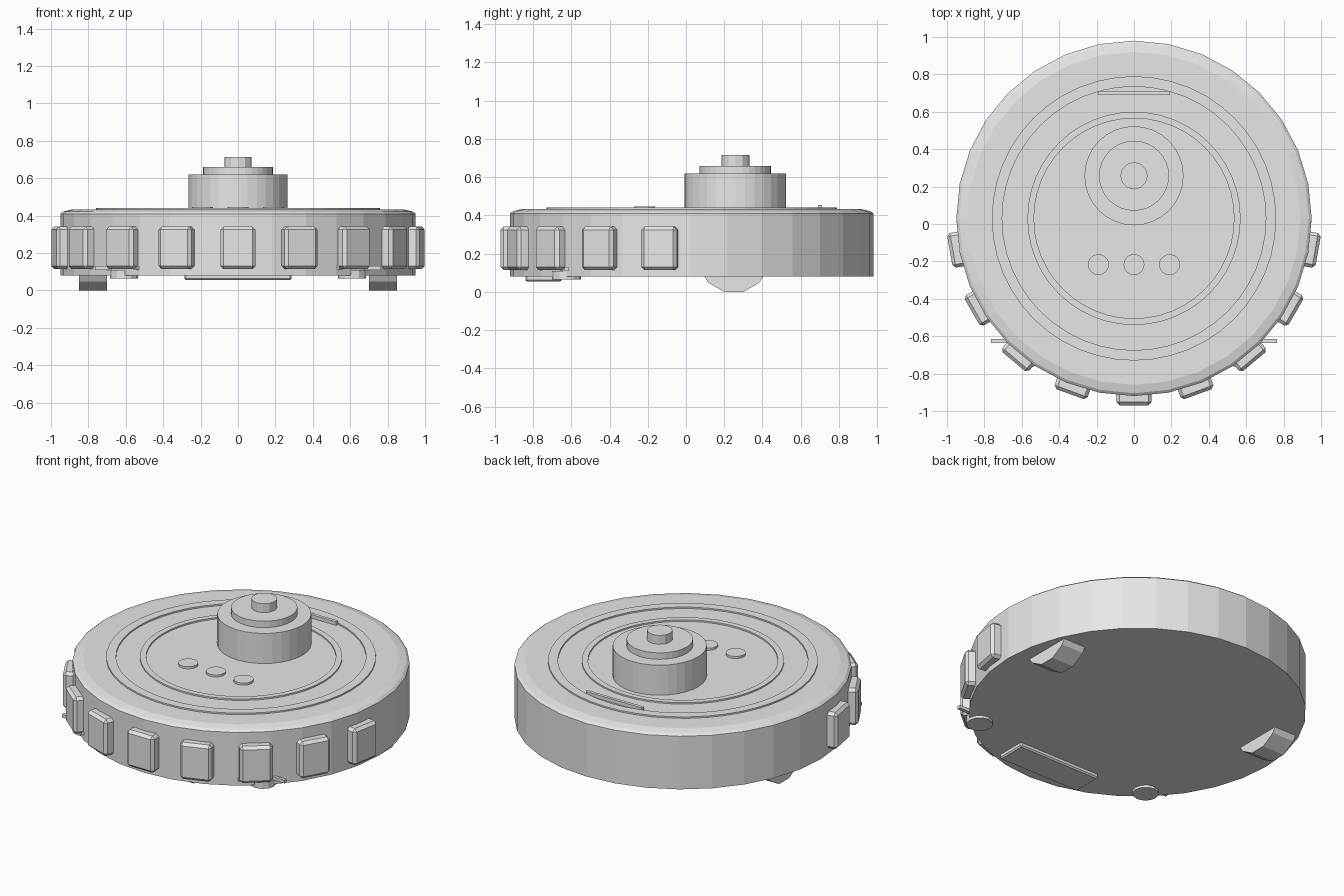
import bpy, bmesh
from math import radians, sin, cos, tau
from mathutils import Matrix, Vector

cube = bpy.data.objects.get("Cube")
if cube:
    bpy.data.objects.remove(cube, do_unlink=True)

grey = bpy.data.materials.new("light_grey_plastic")
grey.use_nodes = True
grey.diffuse_color = (0.8, 0.8, 0.8, 1)
grey.node_tree.nodes["Principled BSDF"].inputs["Base Color"].default_value = (0.8, 0.8, 0.8, 1)


def finish(name, bm):
    bmesh.ops.recalc_face_normals(bm, faces=bm.faces)
    mesh = bpy.data.meshes.new(name)
    bm.to_mesh(mesh)
    bm.free()
    mesh.materials.append(grey)
    obj = bpy.data.objects.new(name, mesh)
    bpy.context.collection.objects.link(obj)
    return obj


def lathe(name, profile, centre, sides=32, ring=False):
    """Revolve (radius, z) points; ring closes the profile, otherwise ends are capped."""
    bm = bmesh.new()
    loops = [[bm.verts.new((centre[0] + r * sin(tau * i / sides),
                            centre[1] + r * cos(tau * i / sides), z))
              for i in range(sides)] for r, z in profile]
    pairs = list(zip(loops, loops[1:]))
    if ring:
        pairs.append((loops[-1], loops[0]))
    else:
        bm.faces.new(loops[0])
        bm.faces.new(loops[-1])
    for a, b in pairs:
        for i in range(sides):
            j = (i + 1) % sides
            bm.faces.new((a[i], a[j], b[j], b[i]))
    return finish(name, bm)


def disc(name, r, z0, z1, centre, sides=32):
    return lathe(name, [(r, z0), (r, z1)], centre, sides)


def box(name, centre, size, turn=0, bevel=0):
    bm = bmesh.new()
    bmesh.ops.create_cube(bm, size=1, matrix=Matrix.Diagonal((*size, 1)))
    if bevel:
        bmesh.ops.bevel(bm, geom=bm.edges[:], offset=bevel, segments=1,
                        affect='EDGES', profile=0.5)
    bm.transform(Matrix.Translation(centre) @ Matrix.Rotation(turn, 4, 'Z'))
    return finish(name, bm)


# Main body with a chamfered top rim
mid = (0, 0.03)
lathe("body", [(0.95, 0.08), (0.95, 0.41), (0.935, 0.422), (0.89, 0.433)], mid)

# Raised trim rings on the lid
for name, outer, inner in (("outer_trim_ring", 0.76, 0.705), ("inner_trim_ring", 0.57, 0.535)):
    lathe(name, [(outer, 0.425), (outer, 0.442), (inner, 0.442), (inner, 0.425)],
          mid, 48, ring=True)

# Sensor turret
tower = (0, 0.258)
disc("turret_base", 0.265, 0.425, 0.62, tower)
disc("turret_cap", 0.187, 0.61, 0.66, tower)
disc("turret_knob", 0.073, 0.65, 0.715, tower, 12)

# Buttons and the rear slot bar
for name, x in (("right_button", -0.19), ("middle_button", 0), ("left_button", 0.19)):
    disc(name, 0.056, 0.425, 0.446, (x, -0.217), 16)
box("rear_bar", (0, 0.7, 0.44), (0.385, 0.02, 0.03))

# Bumper pads around the front half
for k in range(-4, 5):
    a = radians(20 * k)
    box(f"bumper_pad_{k + 5}", (0.96 * sin(a), mid[1] - 0.96 * cos(a), 0.228),
        (0.188, 0.08, 0.228), a, 0.017)

# Underside: front plate, drive wheels, spinning side brushes
box("underside_plate", (0, -0.745, 0.08), (0.57, 0.19, 0.05), 0, 0.008)
for side, s in (("left", 1), ("right", -1)):
    bm = bmesh.new()
    bmesh.ops.create_cone(bm, cap_ends=True, segments=12, radius1=0.19,
                          radius2=0.19, depth=0.15,
                          matrix=Matrix.Rotation(radians(15), 4, 'Z'))
    bm.transform(Matrix.Translation((s * 0.775, 0.25, 0.1835))
                 @ Matrix.Rotation(radians(90), 4, 'Y'))
    finish(side + "_wheel", bm)
    hub = Vector((s * 0.61, -0.625, 0.12))
    disc(side + "_brush_hub", 0.075, 0.065, 0.11, hub, 12)
    for n in range(3):
        a = radians(120 * n)
        reach = Vector((s * cos(a), sin(a), 0))
        box(f"{side}_brush_arm_{n + 1}", hub + reach * 0.0775, (0.155, 0.02, 0.02), s * a)
